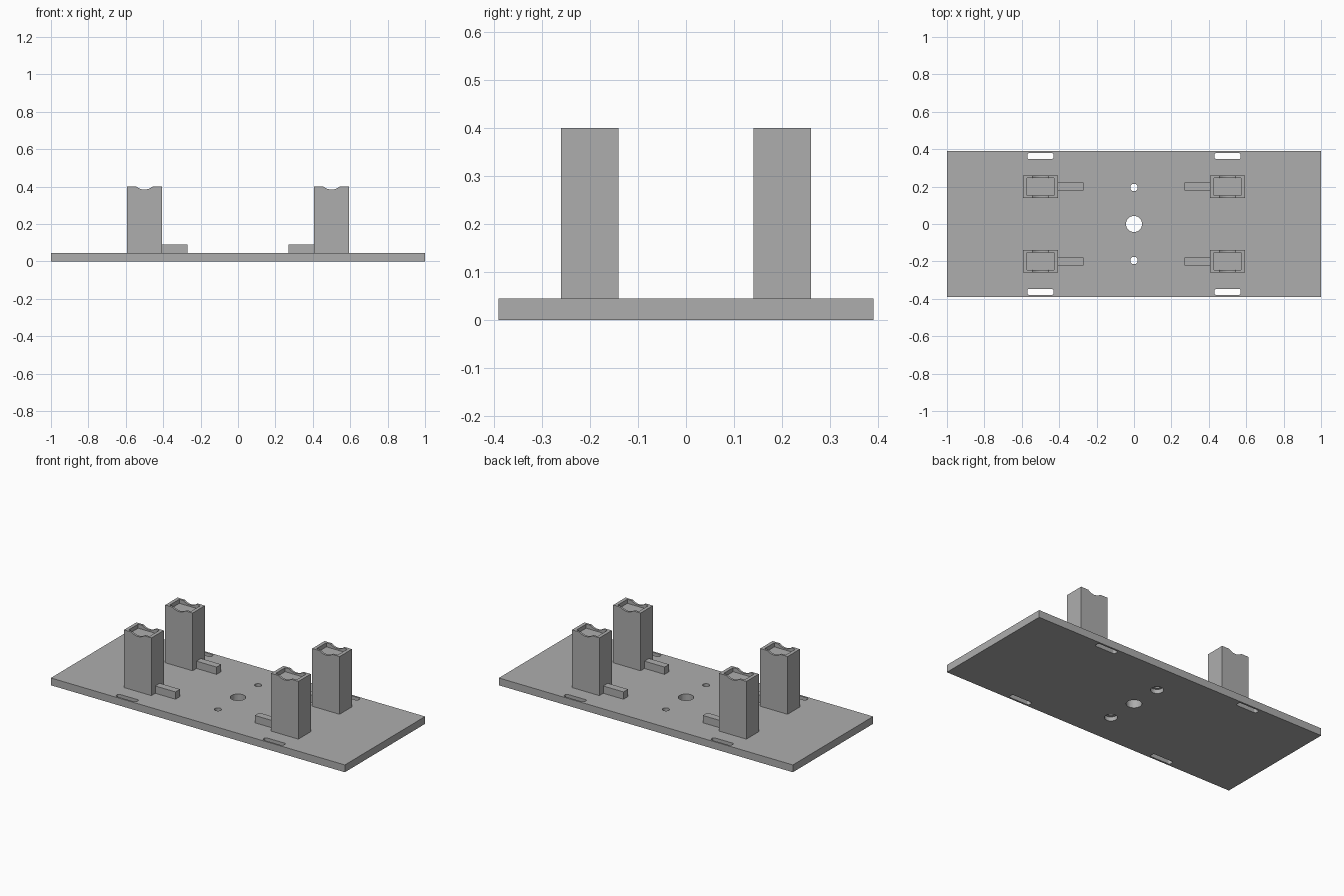
import bpy, bmesh, math
from mathutils import Matrix

if "Cube" in bpy.data.objects:
    bpy.data.objects.remove(bpy.data.objects["Cube"])

grey = bpy.data.materials.new("mid_grey")
grey.diffuse_color = (0.42, 0.42, 0.42, 1)
grey.use_nodes = True
grey.node_tree.nodes["Principled BSDF"].inputs["Base Color"].default_value = grey.diffuse_color
PLATE_TOP = 0.045


def make_object(name, bm):
    bmesh.ops.recalc_face_normals(bm, faces=bm.faces)
    mesh = bpy.data.meshes.new(name)
    bm.to_mesh(mesh)
    bm.free()
    mesh.materials.append(grey)
    obj = bpy.data.objects.new(name, mesh)
    bpy.context.collection.objects.link(obj)
    return obj


def box(name, x0, x1, y0, y1, z0, z1):
    bm = bmesh.new()
    m = Matrix.Translation(((x0 + x1) / 2, (y0 + y1) / 2, (z0 + z1) / 2))
    m = m @ Matrix.Diagonal((x1 - x0, y1 - y0, z1 - z0, 1))
    bmesh.ops.create_cube(bm, size=1, matrix=m)
    return make_object(name, bm)


def cylinder(name, r, depth, loc, along_y=False, sides=32):
    bm = bmesh.new()
    m = Matrix.Translation(loc)
    if along_y:
        m = m @ Matrix.Rotation(math.pi / 2, 4, 'X')
    bmesh.ops.create_cone(bm, cap_ends=True, segments=sides, radius1=r,
                          radius2=r, depth=depth, matrix=m)
    return make_object(name, bm)


def rounded_slot(name, cx, cy, hx, hy, r):
    bm = bmesh.new()
    verts = []
    for i, (sx, sy) in enumerate(((1, 1), (-1, 1), (-1, -1), (1, -1))):
        for k in range(5):
            a = math.pi / 2 * (i + k / 4)
            verts.append(bm.verts.new((cx + sx * (hx - r) + r * math.cos(a),
                                       cy + sy * (hy - r) + r * math.sin(a), -0.1)))
    face = bm.faces.new(verts)
    ext = bmesh.ops.extrude_face_region(bm, geom=[face])
    top = [v for v in ext["geom"] if isinstance(v, bmesh.types.BMVert)]
    bmesh.ops.translate(bm, verts=top, vec=(0, 0, 0.3))
    return make_object(name, bm)


def cut(target, cutters):
    bpy.context.view_layer.objects.active = target
    for c in cutters:
        c.hide_render = True
        mod = target.modifiers.new("cut", 'BOOLEAN')
        mod.operation = 'DIFFERENCE'
        mod.solver = 'EXACT'
        mod.object = c
        bpy.ops.object.modifier_apply(modifier=mod.name)
        bpy.data.objects.remove(c)


# Base plate with central hole, counterbored screw holes and edge slots
plate = box("base_plate", -1, 1, -0.39, 0.39, 0, PLATE_TOP)
cutters = [cylinder("cutter", 0.043, 0.3, (0, 0, 0))]
for sy in (-1, 1):
    cutters.append(cylinder("cutter", 0.02, 0.3, (0, sy * 0.195, 0)))
    cutters.append(cylinder("cutter", 0.036, 0.05, (0, sy * 0.195, 0)))
    for sx in (-1, 1):
        cutters.append(rounded_slot("cutter", sx * 0.5, sy * 0.363, 0.07, 0.016, 0.01))
cut(plate, cutters)

for sx, side in ((-1, "left"), (1, "right")):
    for sy, end in ((-1, "front"), (1, "back")):
        x, y = sx * 0.5, sy * 0.2
        # Post with a shallow top pocket and a curved saddle groove
        post = box(f"{end}_{side}_post", x - 0.093, x + 0.093, y - 0.06, y + 0.06,
                   PLATE_TOP, 0.4)
        pocket = box("cutter", x - 0.072, x + 0.072, y - 0.047, y + 0.047, 0.375, 0.5)
        groove = cylinder("cutter", 0.066, 0.3, (x, y, 0.4 + 0.05), True, 48)
        cut(post, [pocket, groove])
        # Low rib pointing to the middle of the plate
        a, b = sorted((sx * 0.27, sx * 0.407))
        box(f"{end}_{side}_rib", a, b, y - 0.022, y + 0.022, PLATE_TOP, 0.09)
